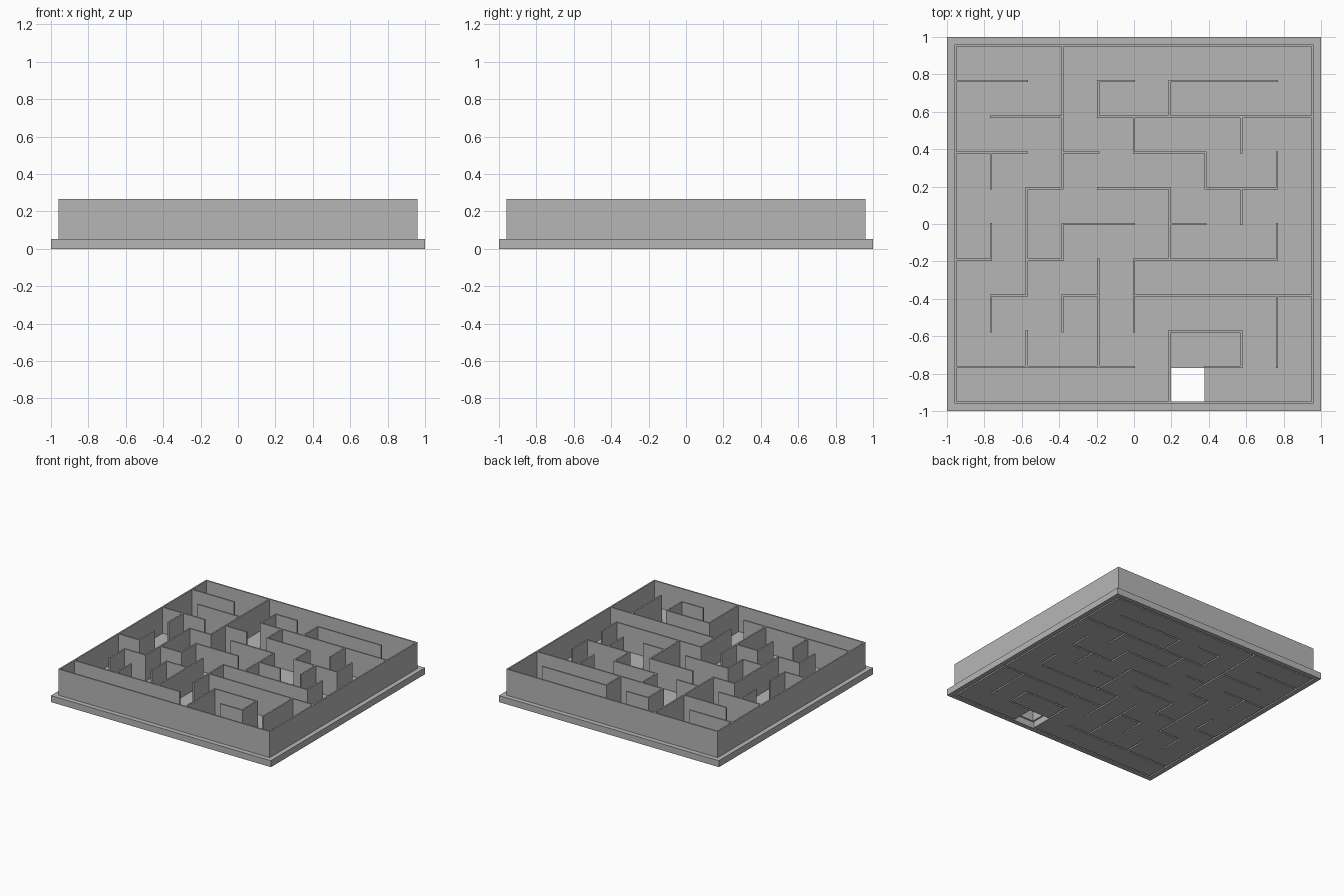
import bpy
import bmesh

cube = bpy.data.objects.get("Cube")
if cube:
    bpy.data.objects.remove(cube, do_unlink=True)

PITCH = 0.191     # spacing of the maze grid
THICK = 0.012     # wall thickness
BASE_TOP = 0.053
WALL_TOP = 0.267

# Horizontal wall runs, back to front, each read left to right
ACROSS = [
    "##########",
    "##..#.###.",
    ".##.######",
    "##.#.##...",
    "..#.##.##.",
    "...##.#...",
    "#.#..####.",
    ".#.#.#####",
    "......##..",
    "#####..#..",
    "##########",
]
# Walls running front to back, by column, each read back to front
ALONG = [
    "##########",
    "...#.#.#..",
    "....###.#.",
    "####.#.#..",
    ".#....###.",
    "..#...##..",
    ".#..##..##",
    "...#......",
    "..#.#...#.",
    "...#.#.##.",
    "##########",
]

grey = bpy.data.materials.new("plain grey")
grey.use_nodes = True
colour = (0.47, 0.47, 0.47, 1)
grey.diffuse_color = colour
grey.node_tree.nodes["Principled BSDF"].inputs["Base Color"].default_value = colour

# Strip edges: margin, then alternating wall strips and passages, then margin
edges = [-1.0]
for i in range(-5, 6):
    edges += [i * PITCH - THICK / 2, i * PITCH + THICK / 2]
edges.append(1.0)
N = len(edges) - 1

# Mark the tiles that are walls
wall = set()
for row, text in enumerate(ACROSS):
    for col, mark in enumerate(text):
        if mark == "#":
            wall |= {(2 * col + k, 2 * row + 1) for k in (1, 2, 3)}
for col, text in enumerate(ALONG):
    for row, mark in enumerate(text):
        if mark == "#":
            wall |= {(2 * col + 1, 2 * row + k) for k in (1, 2, 3)}

# One open tile goes right through the base
hole = {(14, 20)}
floor = {(i, j) for i in range(N) for j in range(N)} - wall - hole


def extrude_tiles(name, tiles, z0, z1):
    """Closed prism over a set of grid tiles, with sides only on the outline."""
    bm = bmesh.new()

    def quad(*points):
        bm.faces.new([bm.verts.new(p) for p in points])

    for i, j in sorted(tiles):
        x0, x1 = edges[i], edges[i + 1]
        y0, y1 = -edges[j], -edges[j + 1]
        for z in (z0, z1):
            quad((x0, y0, z), (x1, y0, z), (x1, y1, z), (x0, y1, z))
        sides = {
            (i - 1, j): ((x0, y0), (x0, y1)),
            (i + 1, j): ((x1, y0), (x1, y1)),
            (i, j - 1): ((x0, y0), (x1, y0)),
            (i, j + 1): ((x0, y1), (x1, y1)),
        }
        for neighbour, (a, b) in sides.items():
            if neighbour not in tiles:
                quad((*a, z0), (*b, z0), (*b, z1), (*a, z1))
    bmesh.ops.remove_doubles(bm, verts=bm.verts, dist=0.0001)
    bmesh.ops.recalc_face_normals(bm, faces=bm.faces)
    mesh = bpy.data.meshes.new(name)
    bm.to_mesh(mesh)
    bm.free()
    mesh.materials.append(grey)
    obj = bpy.data.objects.new(name, mesh)
    bpy.context.collection.objects.link(obj)
    return obj


# Base slab with grooves under every wall, and the walls standing on it
extrude_tiles("maze_base", floor, 0, BASE_TOP)
extrude_tiles("maze_walls", wall, BASE_TOP, WALL_TOP)
